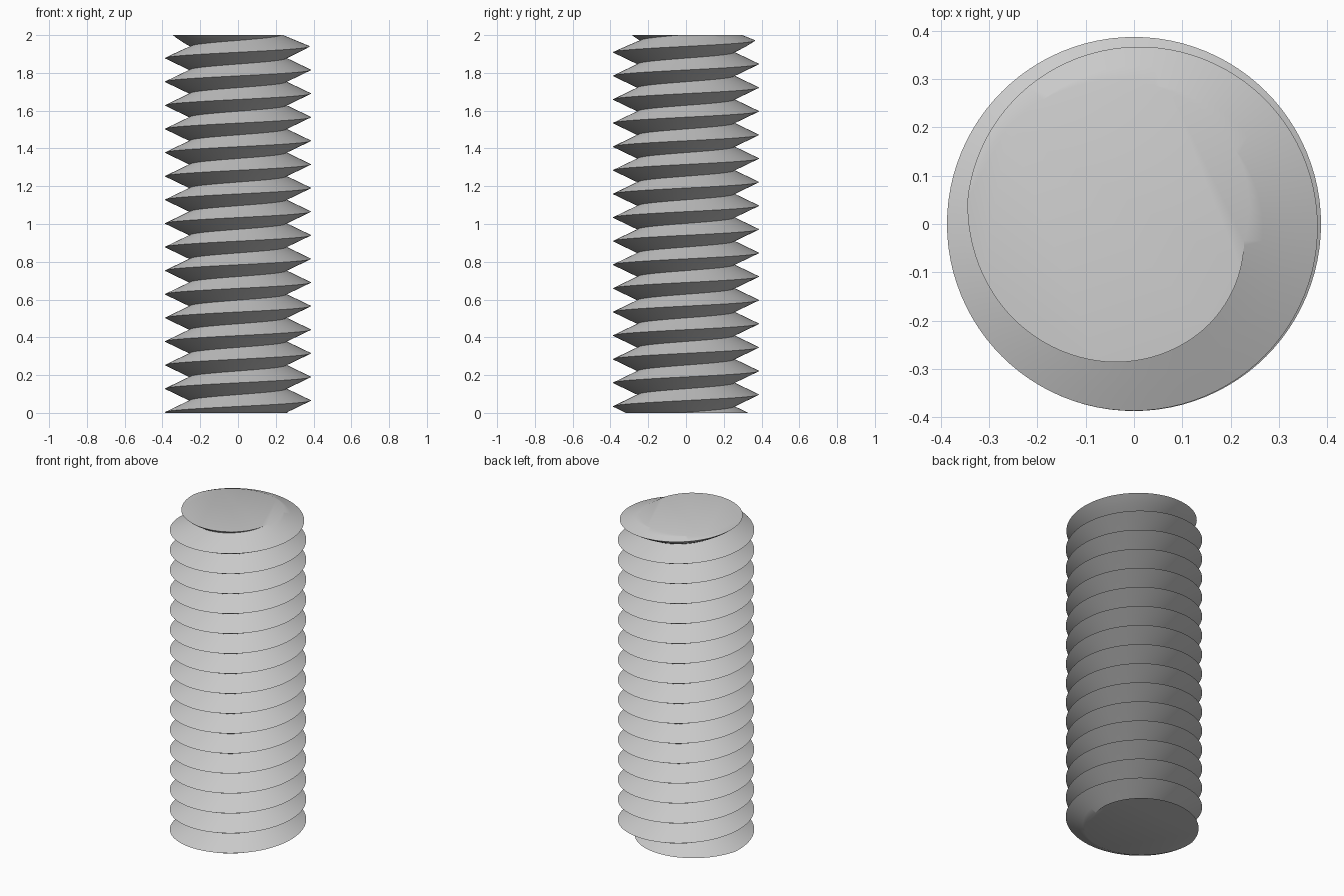
import bpy
import bmesh
import math
from mathutils import Matrix, Vector

cube = bpy.data.objects.get("Cube")
if cube:
    bpy.data.objects.remove(cube, do_unlink=True)

LENGTH = 2.0
PITCH = 0.125
CREST, ROOT = 0.387, 0.256
START_Z = 0.003 - 2 * PITCH      # begins below the base and is trimmed later
TURNS, STEPS, ROWS = 19, 96, 8
TAPER_Z = 1.897                  # the tip narrows above this height


def make_material(name, colour):
    mat = bpy.data.materials.new(name)
    mat.use_nodes = True
    mat.diffuse_color = colour
    bsdf = mat.node_tree.nodes["Principled BSDF"]
    bsdf.inputs["Base Color"].default_value = colour
    return mat


def trim_and_cap(bm, z, direction):
    """Cut everything beyond height z and close the opening with a flat face."""
    bmesh.ops.bisect_plane(
        bm, geom=bm.verts[:] + bm.edges[:] + bm.faces[:], dist=1e-6,
        plane_co=(0, 0, z), plane_no=(0, 0, direction), clear_outer=True)
    rim = [e for e in bm.edges if e.is_boundary
           and all(abs(v.co.z - z) < 1e-4 for v in e.verts)]
    bmesh.ops.contextual_create(bm, geom=rim)


bm = bmesh.new()

# V-shaped thread profile, one pitch tall
profile = []
for i in range(ROWS + 1):
    t = i / ROWS
    radius = ROOT + (CREST - ROOT) * (1 - abs(2 * t - 1))
    profile.append(bm.verts.new((radius, 0, START_Z + PITCH * t)))
edges = [bm.edges.new(pair) for pair in zip(profile, profile[1:])]

# Sweep the profile up a right-handed helix and join neighbouring turns
bmesh.ops.spin(bm, geom=profile + edges, cent=(0, 0, 0), axis=(0, 0, 1),
               dvec=Vector((0, 0, PITCH / STEPS)), angle=2 * math.pi * TURNS,
               steps=TURNS * STEPS, space=Matrix.Identity(4))
bmesh.ops.remove_doubles(bm, verts=bm.verts[:], dist=1e-4)

# Handedness check: the thread rises counterclockwise seen from above
# Narrow the tip with a soft curve that reaches nine tenths at the end
for v in bm.verts:
    if v.co.z > TAPER_Z:
        k = 1 - 0.1 * ((v.co.z - TAPER_Z) / (LENGTH - TAPER_Z)) ** 2
        v.co.x *= k
        v.co.y *= k

# Flat ends
trim_and_cap(bm, LENGTH, 1)
trim_and_cap(bm, 0.0, -1)
bmesh.ops.recalc_face_normals(bm, faces=bm.faces[:])

mesh = bpy.data.meshes.new("threaded_rod")
bm.to_mesh(mesh)
bm.free()
mesh.materials.append(make_material("light_grey_steel", (0.6, 0.6, 0.6, 1)))

rod = bpy.data.objects.new("threaded_rod", mesh)
bpy.context.collection.objects.link(rod)
bpy.ops.object.select_all(action="DESELECT")
rod.select_set(True)
bpy.context.view_layer.objects.active = rod
bpy.ops.object.shade_smooth_by_angle(angle=math.radians(30))
